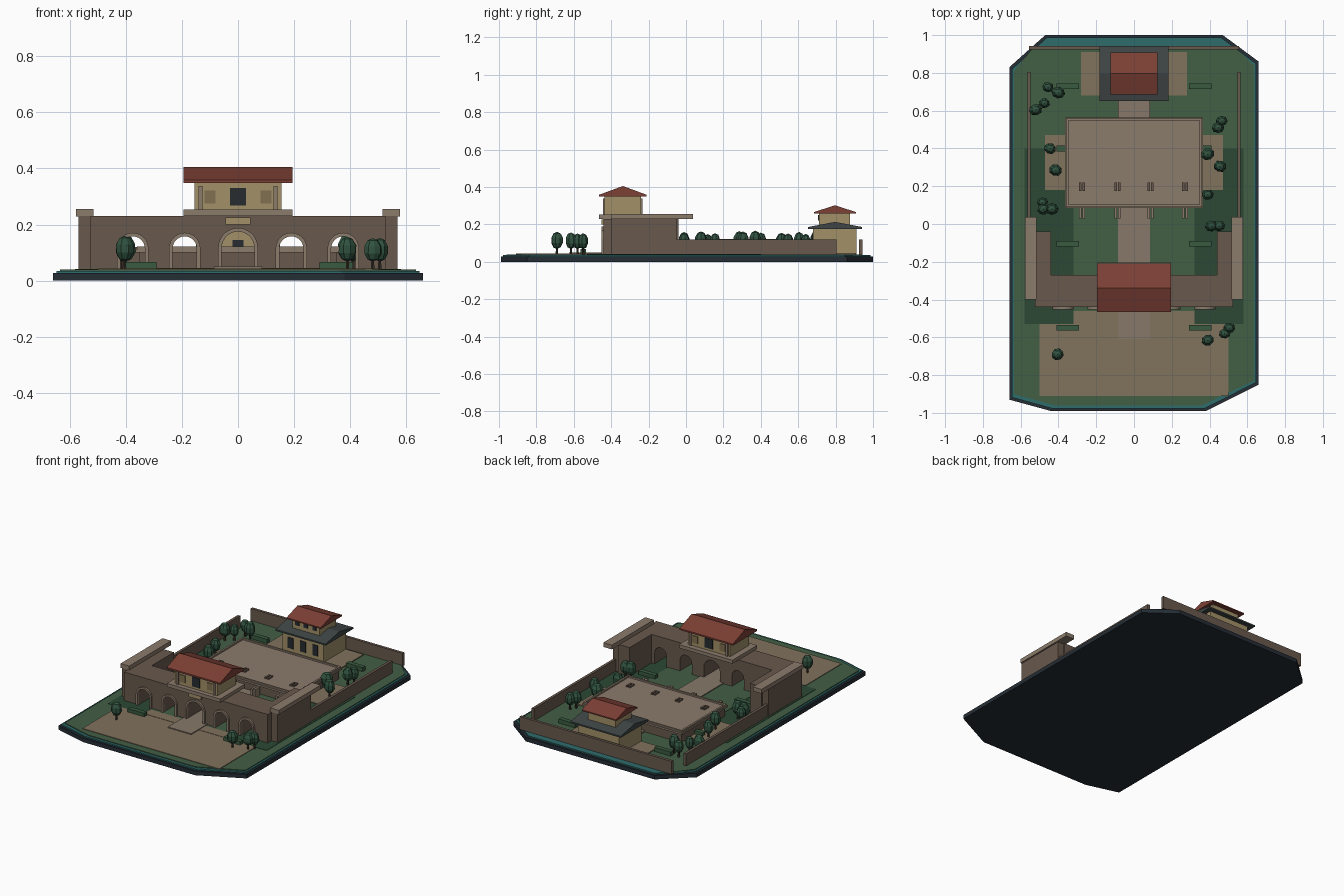
import bpy, bmesh, math, random
from mathutils import Vector

if "Cube" in bpy.data.objects:
    bpy.data.objects.remove(bpy.data.objects["Cube"])
random.seed(4)

def mat(name, r, g, b):
    m = bpy.data.materials.new(name)
    m.diffuse_color = (r, g, b, 1)
    m.use_nodes = True
    m.node_tree.nodes["Principled BSDF"].inputs["Base Color"].default_value = m.diffuse_color
    return m

DARK = mat("dark_base", .018, .026, .035)
TEAL = mat("teal_edge", .03, .15, .15)
LAWN = mat("lawn", .055, .115, .06)
SHADE = mat("dark_lawn", .025, .065, .035)
HEDGE = mat("hedge", .04, .10, .05)
LEAF = mat("leaf", .03, .085, .05)
BARK = mat("bark", .05, .035, .025)
SAND = mat("sand", .22, .17, .11)
PATH = mat("paving", .24, .19, .14)
BROWN = mat("brown_stone", .14, .10, .075)
STONE = mat("pale_stone", .26, .20, .15)
CREAM = mat("cream_wall", .36, .28, .14)
OCHRE = mat("ochre_panel", .22, .16, .08)
RED = mat("red_tile", .20, .05, .035)
SLATE = mat("slate_tile", .05, .06, .06)
GLASS = mat("dark_window", .02, .025, .03)

def prism(name, pts, axis, a, b, m):
    """Extrude a closed 2D profile along an axis from a to b."""
    place = {'x': lambda p: (a, p[0], p[1]), 'y': lambda p: (p[0], a, p[1]),
             'z': lambda p: (p[0], p[1], a)}[axis]
    shift = Vector({'x': (b - a, 0, 0), 'y': (0, b - a, 0), 'z': (0, 0, b - a)}[axis])
    bm = bmesh.new()
    f = bm.faces.new([bm.verts.new(place(p)) for p in pts])
    ext = bmesh.ops.extrude_face_region(bm, geom=[f], use_keep_orig=True)
    bmesh.ops.translate(bm, vec=shift, verts=[v for v in ext['geom'] if isinstance(v, bmesh.types.BMVert)])
    return finish(name, bm, m)

def finish(name, bm, m):
    bmesh.ops.recalc_face_normals(bm, faces=bm.faces)
    me = bpy.data.meshes.new(name)
    bm.to_mesh(me)
    bm.free()
    me.materials.append(m)
    ob = bpy.data.objects.new(name, me)
    bpy.context.collection.objects.link(ob)
    return ob

def box(name, x0, x1, y0, y1, z0, z1, m):
    return prism(name, [(x0, y0), (x1, y0), (x1, y1), (x0, y1)], 'z', z0, z1, m)

def pair(name, x0, x1, y0, y1, z0, z1, m):
    box(name + "_right", x0, x1, y0, y1, z0, z1, m)
    box(name + "_left", -x1, -x0, y0, y1, z0, z1, m)

def gable(name, hx, y0, y1, eave, ridge, t, m):
    yc = (y0 + y1) / 2
    prism(name, [(y0, eave), (y1, eave), (y1, eave + t), (yc, ridge), (y0, eave + t)], 'x', -hx, hx, m)

def arc(cx, cz, r, n=14):
    """Half circle points from left to right."""
    return [(cx - r * math.cos(math.pi * i / n), cz + r * math.sin(math.pi * i / n)) for i in range(n + 1)]

# Base slab, teal edge and lawn
outline = [(-.66, .83), (-.47, 1), (.47, 1), (.66, .86), (.66, -.85), (.38, -.99), (-.44, -.99), (-.66, -.93)]
prism("base_slab", outline, 'z', 0, .027, DARK)
prism("teal_edge", [(x * .98, y * .987) for x, y in outline], 'z', .027, .035, TEAL)
prism("lawn", [(-.635, .81), (-.53, .94), (.53, .94), (.635, .84), (.635, -.83), (.36, -.96), (-.42, -.96),
               (-.635, -.90)], 'z', .035, .04, LAWN)

# Ground patches
box("dark_lawn", -.58, .58, -.53, .40, .04, .042, SHADE)
box("court_lawn", -.32, .32, -.46, .2, .042, .044, LAWN)
box("front_plaza", -.5, .5, -.91, -.53, .04, .044, SAND)
box("front_plaza_inner", -.32, .32, -.53, -.46, .042, .046, SAND)
box("hall_terrace", -.47, .47, .18, .47, .04, .046, SAND)
box("rear_terrace", -.28, .28, .68, .91, .04, .046, SAND)
box("main_path", -.085, .085, -.61, .68, .04, .05, PATH)

# Gate facade: one profile with five arched openings
arches = [(-.375, .043, .115), (-.19, .043, .115), (0, .058, .117), (.19, .043, .115), (.375, .043, .115)]
profile = [(-.525, .23), (-.525, .04)]
for cx, r, cz in arches:
    profile += [(cx - r, .04)] + arc(cx, cz, r) + [(cx + r, .04)]
profile += [(.525, .04), (.525, .23)]
prism("gate_facade", profile, 'y', -.44, -.27, BROWN)
for i, (cx, r, cz) in enumerate(arches):
    ro = r + .013
    ring = [(cx - ro, .04)] + arc(cx, cz, ro) + [(cx + ro, .04), (cx + r, .04)] + arc(cx, cz, r)[::-1] + [(cx - r, .04)]
    prism(f"arch_surround_{i}", ring, 'y', -.452, -.435, STONE)
box("blank_plaque", -.045, .045, -.452, -.44, .2, .226, CREAM)

# Side wings, outer walls and their caps
pair("wing", .44, .525, -.27, -.04, .04, .23, BROWN)
pair("outer_wall", .525, .568, -.40, -.05, .04, .23, BROWN)
pair("outer_wall_cap", .515, .578, -.40, .038, .228, .256, STONE)

# Pavilion over the gate
box("pavilion_slab", -.195, .195, -.465, -.205, .23, .253, STONE)
box("pavilion_body", -.155, .155, -.435, -.24, .253, .352, CREAM)
gable("pavilion_roof", .195, -.465, -.21, .348, .405, .01, RED)
for y0, y1, tag in ((-.44, -.433, "front"), (-.242, -.235, "back")):
    box("pavilion_window_" + tag, -.028, .028, y0, y1, .268, .33, GLASS)
    pair("pavilion_panel_" + tag, .08, .12, y0, y1, .275, .322, OCHRE)
    pair("pavilion_column_" + tag, .127, .141, y0 - .003, y1 + .003, .253, .338, STONE)

# Courtyard hall with a rimmed flat roof
box("hall_body", -.352, .352, .098, .552, .04, .1, BROWN)
box("hall_roof", -.365, .365, .085, .565, .1, .112, STONE)
pair("hall_parapet_side", .348, .36, .09, .56, .112, .122, STONE)
box("hall_parapet_front", -.348, .348, .09, .102, .112, .122, STONE)
box("hall_parapet_back", -.348, .348, .548, .56, .112, .122, STONE)
for i, x in enumerate((-.275, -.087, .087, .27)):
    for s in (-1, 1):
        c = x + s * .009
        box(f"roof_block_{i}_{s}", c - .006, c + .006, .175, .22, .112, .122, BROWN)
        box(f"hall_post_{i}_{s}", c - .007, c + .007, .03, .085, .04, .1, STONE)

# Rear tower with two stacked roofs
box("tower_lower_body", -.15, .15, .68, .912, .04, .18, CREAM)
gable("tower_lower_roof", .183, .652, .942, .176, .213, .01, SLATE)
box("tower_upper_body", -.1, .1, .71, .878, .185, .265, CREAM)
gable("tower_upper_roof", .125, .685, .908, .258, .302, .008, RED)
for i, x in enumerate((-.09, 0, .09)):
    box(f"tower_window_{i}", x - .02, x + .02, .675, .68, .075, .145, GLASS)
    box(f"tower_small_window_{i}", x * .7 - .014, x * .7 + .014, .706, .711, .222, .25, GLASS)

# Yard walls
pair("side_yard_wall", .547, .565, -.05, .805, .035, .12, BROWN)
box("back_yard_wall", -.555, .555, .925, .943, .035, .12, BROWN)

# Hedges
for y in (-.55, -.105, .40, .73):
    pair(f"hedge_{y}", .29, .41, y - .015, y + .015, .04, .067, HEDGE)

# Trees: tapered trunk and faceted crown
def tree(i, x, y):
    s = random.uniform(.88, 1.12)
    bm = bmesh.new()
    bmesh.ops.create_cone(bm, cap_ends=True, segments=6, radius1=.007, radius2=.005, depth=.05)
    finish(f"trunk_{i}", bm, BARK).location = (x, y, .065)
    bm = bmesh.new()
    bmesh.ops.create_uvsphere(bm, u_segments=8, v_segments=5, radius=1)
    for v in bm.verts:
        j = random.uniform(.92, 1.06)
        v.co = (v.co.x * .034 * s * j, v.co.y * .03 * s * j, v.co.z * .044 * s)
    crown = finish(f"crown_{i}", bm, LEAF)
    crown.location = (x, y, .068 + .044 * s)
    crown.rotation_euler.z = random.uniform(-.5, .5)

for i, (x, y) in enumerate([
        (-.455, .725), (-.40, .695), (-.475, .64), (-.52, .605), (-.445, .40), (-.415, .285), (-.485, .115),
        (-.48, .08), (-.435, .08), (-.405, -.69), (.465, .545), (.445, .51), (.39, .37), (.455, .305),
        (.39, .155), (.41, -.01), (.45, -.01), (.39, -.615), (.48, -.58), (.505, -.55)]):
    tree(i, x, y)
